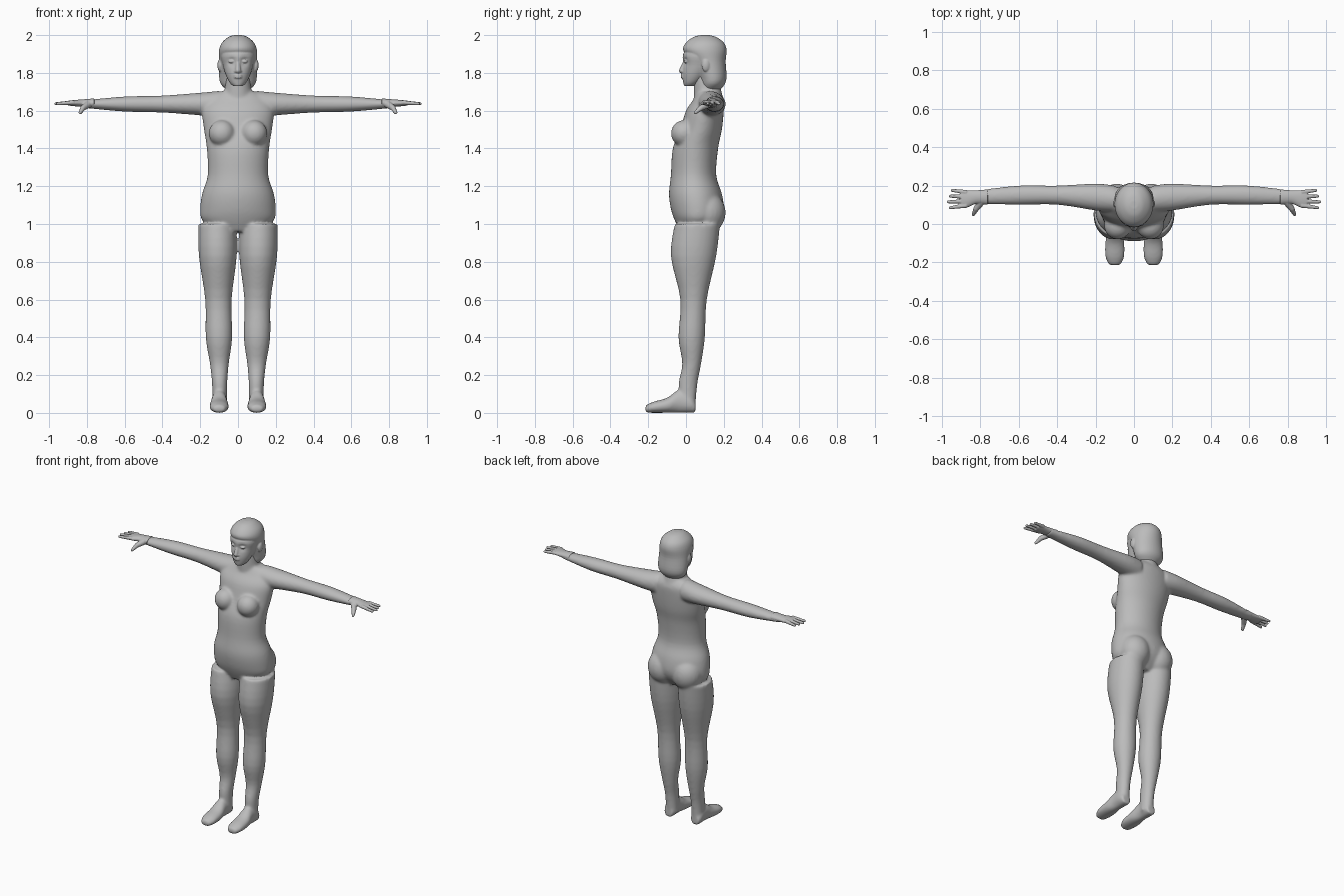
import bpy
import bmesh
import math
from mathutils import Matrix, Vector

cube = bpy.data.objects.get("Cube")
if cube:
    bpy.data.objects.remove(cube, do_unlink=True)

clay = bpy.data.materials.new("clay_grey")
clay.use_nodes = True
grey = (0.5, 0.5, 0.5, 1)
clay.diffuse_color = grey
clay.node_tree.nodes["Principled BSDF"].inputs["Base Color"].default_value = grey


def spline(stations, steps=4):
    """Smoothly resample a list of stations."""
    points = [Vector(station) for station in stations]
    points = [points[0]] + points + [points[-1]]
    result = []
    for before, start, end, after in zip(points, points[1:], points[2:], points[3:]):
        tangent_in = (end - before) / 2
        tangent_out = (after - start) / 2
        for i in range(steps):
            t = i / steps
            ease = t * t * (3 - 2 * t)
            result.append(start.lerp(end, ease)
                          + tangent_in * t * (1 - t) ** 2
                          - tangent_out * t * t * (1 - t))
    result.append(points[-1])
    return result


def loft(bm, axis, middle, stations, sides=48):
    """Skin oval rings; station = (position, centre, half width, half depth)."""
    rings = []
    for position, centre, width, depth in spline(stations):
        ring = []
        for i in range(sides):
            angle = math.tau * i / sides
            u = middle + width * math.cos(angle)
            v = centre + depth * math.sin(angle)
            places = {"x": (position, v, u), "y": (u, position, v), "z": (u, v, position)}
            ring.append(bm.verts.new(places[axis]))
        rings.append(ring)
    for lower, upper in zip(rings, rings[1:]):
        for i in range(sides):
            bm.faces.new((lower[i - 1], lower[i], upper[i], upper[i - 1]))
    bm.faces.new(rings[0])
    bm.faces.new(rings[-1])
    return [vert for ring in rings for vert in ring]


def blob(bm, centre, radii):
    matrix = Matrix.Translation(centre) @ Matrix.Diagonal(radii).to_4x4()
    bmesh.ops.create_uvsphere(bm, u_segments=24, v_segments=16, radius=1, matrix=matrix)


def limb(bm, start, end, start_radius, end_radius):
    """Tapered rod with a round tip."""
    start, end = Vector(start), Vector(end)
    span = end - start
    turn = span.to_track_quat("Z", "Y").to_matrix().to_4x4()
    bmesh.ops.create_cone(bm, cap_ends=True, segments=24, depth=span.length,
                          radius1=start_radius, radius2=end_radius,
                          matrix=Matrix.Translation((start + end) / 2) @ turn)
    blob(bm, end, [end_radius] * 3)


def mirror(bm):
    geometry = bm.verts[:] + bm.edges[:] + bm.faces[:]
    for item in bmesh.ops.duplicate(bm, geom=geometry)["geom"]:
        if isinstance(item, bmesh.types.BMVert):
            item.co.x *= -1


def finish(bm, name, voxel, rounds):
    """Fuse the overlapping volumes into one smooth skin."""
    bmesh.ops.recalc_face_normals(bm, faces=bm.faces[:])
    mesh = bpy.data.meshes.new(name)
    bm.to_mesh(mesh)
    bm.free()
    mesh.materials.append(clay)
    part = bpy.data.objects.new(name, mesh)
    bpy.context.collection.objects.link(part)
    fuse = part.modifiers.new("fuse", "REMESH")
    fuse.mode = "VOXEL"
    fuse.voxel_size = voxel
    fuse.use_smooth_shade = True
    relax = part.modifiers.new("relax", "SMOOTH")
    relax.factor = 0.5
    relax.iterations = rounds


# Legs, leaning slightly outwards towards the hips
body = bmesh.new()
leg = loft(body, "z", .095, [
    (.03, .01, .04, .04), (.15, .01, .04, .05), (.26, .03, .05, .05),
    (.4, .03, .07, .07), (.6, .04, .07, .07), (.83, .04, .1, .12),
    (1, .06, .1, .12)])
for vert in leg:
    vert.co.x += vert.co.z / 70

# Feet, with the sole resting on the ground
foot = [(.05, .03, .03), (.02, .04, .05), (-.04, .04, .06),
        (-.1, .05, .04), (-.17, .05, .03), (-.215, .03, .02)]
loft(body, "y", .1, [(y, height, width, height) for y, width, height in foot])

# Arms, bust and seat
loft(body, "x", 1.635, [
    (.1, .13, .07, .07), (.2, .14, .06, .07), (.4, .15, .045, .05),
    (.6, .15, .04, .05), (.82, .14, .02, .035)])
blob(body, (.085, -.01, 1.48), (.07, .07, .07))
blob(body, (.09, .11, 1.06), (.1, .1, .11))
mirror(body)

# Torso and neck
loft(body, "z", 0, [
    (.96, .05, .12, .08), (1.02, .06, .19, .12), (1.08, .06, .2, .14),
    (1.16, .05, .19, .14), (1.26, .04, .16, .12), (1.4, .05, .165, .12),
    (1.5, .08, .18, .11), (1.6, .1, .19, .1), (1.66, .12, .16, .08),
    (1.7, .12, .1, .06)])
limb(body, (0, .12, 1.65), (0, .1, 1.8), .08, .06)
finish(body, "body", .008, 10)

# Hands: palm, four spread fingers and thumb
hands = bmesh.new()
loft(hands, "x", 1.64, [
    (.76, .14, .025, .04), (.82, .14, .02, .035), (.87, .13, .016, .045),
    (.9, .13, .012, .04)])
for i in range(4):
    reach = .965 - .01 * abs(i - 2)
    limb(hands, (.87, .165 - .023 * i, 1.643), (reach, .175 - .03 * i, 1.637), .012, .008)
limb(hands, (.79, .12, 1.635), (.82, .08, 1.615), .02, .015)
limb(hands, (.82, .08, 1.615), (.835, .05, 1.59), .015, .009)
mirror(hands)
finish(hands, "hands", .0035, 3)

# Eyes and ears
head = bmesh.new()
eye = Vector((.035, 0, 1.86))
blob(head, eye, (.016, .012, .008))
blob(head, (.095, .105, 1.84), (.014, .022, .034))
mirror(head)

# Face with sunken eye sockets
face = loft(head, "z", 0, [
    (1.73, .02, .025, .03), (1.75, .03, .045, .045), (1.79, .05, .065, .07),
    (1.84, .07, .08, .085), (1.9, .08, .09, .095), (1.95, .1, .06, .07)])
for vert in face:
    if vert.co.y < eye.x:
        gap = math.hypot(abs(vert.co.x) - eye.x, vert.co.z - eye.z) / .02
        vert.co.y += .014 * math.exp(-gap * gap)

# Nose and lips
limb(head, (0, 0, 1.87), (0, -.022, 1.812), .01, .015)
for side in (-1, 1):
    blob(head, (side * .012, -.015, 1.808), (.009, .012, .008))
for z in (1.776, 1.787):
    blob(head, (0, -.016, z), (.022, .012, .006))

# Smooth bob of hair over the skull
loft(head, "z", 0, [
    (1.71, .13, .06, .05), (1.74, .14, .09, .065), (1.78, .14, .1, .075),
    (1.86, .12, .1, .09), (1.92, .1, .1, .115), (1.96, .1, .085, .1),
    (1.99, .1, .05, .06), (2, .1, .02, .02)])
finish(head, "head", .004, 4)
